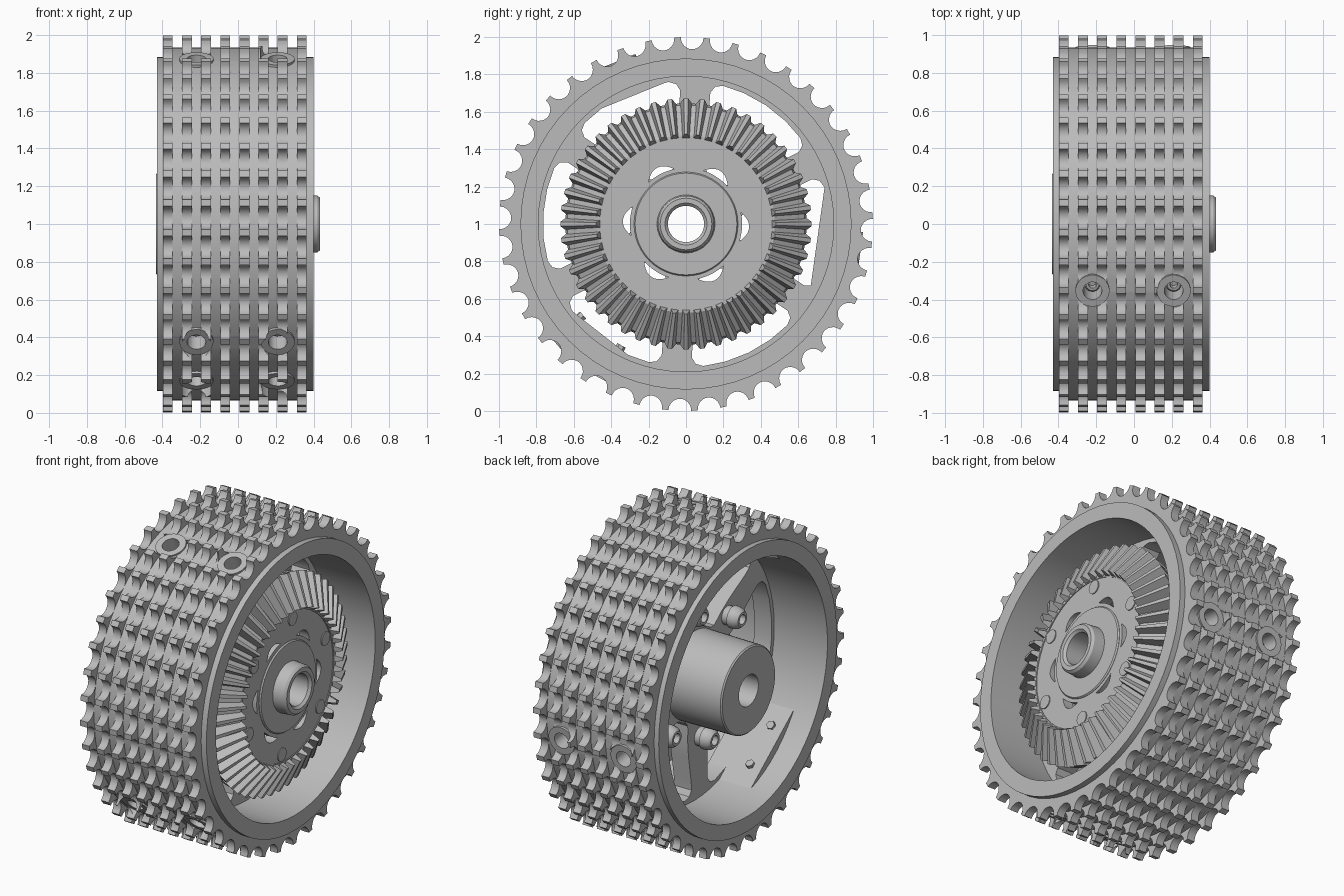
import bpy, bmesh, math
from mathutils import Matrix, Vector

if "Cube" in bpy.data.objects:
    bpy.data.objects.remove(bpy.data.objects["Cube"])

GREY = (0.5, 0.5, 0.5, 1.0)
metal = bpy.data.materials.new("grey metal")
metal.use_nodes = True
metal.diffuse_color = GREY
metal.node_tree.nodes["Principled BSDF"].inputs["Base Color"].default_value = GREY

# flat outlines are drawn in (y, z) and extruded along the wheel axis x
AXIS = Matrix(((0, 0, 1, 0), (1, 0, 0, 0), (0, 1, 0, 0), (0, 0, 0, 1)))
CENTRE = Matrix.Translation((0, 0, 1))


def polar(r, deg):
    a = math.radians(deg)
    return Vector((r * math.sin(a), r * math.cos(a)))


def circle(r, n=64):
    return [polar(r, 360 * i / n) for i in range(n)]


def finish(name, bm, matrix=CENTRE):
    bmesh.ops.remove_doubles(bm, verts=bm.verts, dist=1e-5)
    bmesh.ops.recalc_face_normals(bm, faces=bm.faces)
    mesh = bpy.data.meshes.new(name)
    bm.to_mesh(mesh)
    bm.free()
    mesh.materials.clear()
    mesh.materials.append(metal)
    mesh.polygons.foreach_set("use_smooth", [True] * len(mesh.polygons))
    mesh.set_sharp_from_angle(angle=math.radians(32))
    obj = bpy.data.objects.new(name, mesh)
    bpy.context.collection.objects.link(obj)
    obj.matrix_world = matrix
    return obj


def plate(name, loops, x0, x1):
    """Filled outline with holes, extruded from x0 to x1."""
    curve = bpy.data.curves.new(name, "CURVE")
    curve.dimensions = "2D"
    curve.fill_mode = "BOTH"
    curve.extrude = (x1 - x0) / 2
    for loop in loops:
        spline = curve.splines.new("POLY")
        spline.points.add(len(loop) - 1)
        for point, co in zip(spline.points, loop):
            point.co = (co[0], co[1], 0, 1)
        spline.use_cyclic_u = True
    temp = bpy.data.objects.new(name, curve)
    bpy.context.collection.objects.link(temp)
    graph = bpy.context.evaluated_depsgraph_get()
    mesh = bpy.data.meshes.new_from_object(temp.evaluated_get(graph))
    bm = bmesh.new()
    bm.from_mesh(mesh)
    bpy.data.objects.remove(temp)
    bpy.data.meshes.remove(mesh)
    bm.transform(Matrix.Translation(((x0 + x1) / 2, 0, 0)) @ AXIS)
    return finish(name, bm)


def lathe(name, profile, segments=48, matrix=CENTRE):
    """Closed (x, radius) profile turned around the x axis."""
    bm = bmesh.new()
    verts = [bm.verts.new((x, 0, r)) for x, r in profile]
    edges = [bm.edges.new((verts[i - 1], verts[i])) for i in range(len(verts))]
    bmesh.ops.spin(bm, geom=verts + edges, cent=(0, 0, 0), axis=(1, 0, 0),
                   angle=2 * math.pi, steps=segments)
    return finish(name, bm, matrix)


def radial(x, deg):
    y, z = polar(1, deg)
    turn = Vector((1, 0, 0)).rotation_difference(Vector((0, y, z)))
    return Matrix.Translation((x, 0, 1)) @ turn.to_matrix().to_4x4()


def cut(target, cutters):
    for cutter in cutters:
        mod = target.modifiers.new("cut", "BOOLEAN")
        mod.operation = "DIFFERENCE"
        mod.solver = "EXACT"
        mod.object = cutter
    bpy.context.view_layer.update()
    graph = bpy.context.evaluated_depsgraph_get()
    mesh = bpy.data.meshes.new_from_object(target.evaluated_get(graph))
    target.modifiers.clear()
    target.data = mesh
    mesh.set_sharp_from_angle(angle=math.radians(32))


# sprocket outline: wide concave roller gaps between narrow teeth
TEETH = 40
PITCH = 360 / TEETH
sprocket = []
for i in range(TEETH):
    gap = (i + 0.5) * PITCH - 2.6
    for t in range(-75, 76, 15):
        a = math.radians(t)
        r = 0.995 - 0.06 * math.cos(a)
        sprocket.append(polar(r, gap + math.degrees(0.061 * math.sin(a))))
    sprocket.append(polar(0.999, gap + PITCH / 2 - 1))
    sprocket.append(polar(0.999, gap + PITCH / 2 + 1))

SCREWS = [(x, deg) for deg in (-22, 98, -131.5, -152) for x in (-0.22, 0.21)]
cutters = []
for x, deg in SCREWS:
    cutter = lathe("screw_cutter", [(0.8, 0), (0.8, 0.05), (0.935, 0.05),
                   (0.935, 0.092), (1.1, 0.092), (1.1, 0)], 24, radial(x, deg))
    cutter.hide_render = True
    cutters.append(cutter)

# eight toothed rings on the drum
for k in range(8):
    mid = -0.372 + 0.1014 * k
    ring = plate(f"sprocket_ring_{k + 1}", [sprocket, circle(0.8)], mid - 0.026, mid + 0.026)
    near = [c for c in cutters if abs(c.location.x - mid) < 0.118]
    if near:
        cut(ring, near)

# drum with end flanges
drum = lathe("drum", [(-0.43, 0.79), (-0.43, 0.885), (-0.39, 0.885), (-0.39, 0.935),
             (0.36, 0.935), (0.36, 0.885), (0.40, 0.885), (0.40, 0.79)], 64)
cut(drum, cutters)
for cutter in cutters:
    bpy.data.objects.remove(cutter)

# radial screws sunk below their seats
for x, deg in SCREWS:
    lathe("screw_seat", [(0.9, 0.05), (0.9, 0.09), (0.944, 0.09), (0.944, 0.05)],
          24, radial(x, deg))
    lathe("radial_screw", [(0.79, 0), (0.79, 0.042), (0.85, 0.042), (0.858, 0.034),
          (0.858, 0.02), (0.82, 0.02), (0.82, 0)], 20, radial(x, deg))

# blocks inside the drum that carry the screws
for deg, spread in ((-142, 22), (-22, 22), (98, 28)):
    chord = [polar(0.8, deg + spread * i / 6) for i in range(-6, 7)]
    plate("screw_block", [chord], -0.28, 0.06)
for deg in (-131.5, -152):
    lathe("block_screw_end", [(0.735, 0), (0.735, 0.026), (0.78, 0.026), (0.78, 0)],
          6, radial(-0.2, deg))

# six spoke web with rounded wedge openings
half = [(0.765, 0), (0.765, 10), (0.765, 19), (0.75, 22), (0.715, 23.5), (0.66, 23),
        (0.5, 19), (0.4, 16), (0.34, 14.5), (0.305, 13), (0.285, 8), (0.285, 0)]
wedge = half + [(r, -a) for r, a in half[-2:0:-1]]
openings = [[polar(r, a + 34 + 60 * k) for r, a in wedge] for k in range(6)]
plate("spoke_web", [circle(0.8), circle(0.2)] + openings, -0.06, 0.06)

# central hub with bore and a collar at the gear
lathe("hub", [(-0.435, 0.097), (-0.435, 0.262), (-0.427, 0.27), (0.342, 0.278),
      (0.35, 0.272), (0.35, 0.155), (0.42, 0.15), (0.435, 0.138), (0.435, 0.112),
      (0.42, 0.097)])

# bevel gear: disc with slivers, conical ring, straight teeth
slivers = []
for k in range(6):
    deg = 33 + 60 * k
    slivers.append([polar(0.3, deg + a) for a in range(-15, 16, 3)]
                   + [polar(0.3 + 0.038 * math.cos(math.radians(a * 6)), deg + a)
                      for a in range(12, -13, -3)])
plate("gear_disc", [circle(0.48), circle(0.2)] + slivers, 0.27, 0.34)
lathe("gear_ring", [(0.1, 0.46), (0.1, 0.58), (0.2, 0.645), (0.235, 0.635),
      (0.345, 0.475), (0.345, 0.455)], 96)

GEAR_TEETH = 48
bm = bmesh.new()
for i in range(GEAR_TEETH):
    turn = Matrix.Rotation(2 * math.pi * i / GEAR_TEETH, 4, "X")
    ends = []
    # (x, radius, half width) for the root and the tip at each end
    for root, tip in (((0.33, 0.455, 0.024), (0.393, 0.48, 0.008)),
                      ((0.21, 0.64, 0.034), (0.29, 0.672, 0.012))):
        corners = [(root, -1), (tip, -1), (tip, 1), (root, 1)]
        ends.append([bm.verts.new(turn @ Vector((p[0], s * p[2], p[1]))) for p, s in corners])
    inner, outer = ends
    bm.faces.new(inner)
    bm.faces.new(outer[::-1])
    for j in range(4):
        n = (j + 1) % 4
        bm.faces.new((inner[j], outer[j], outer[n], inner[n]))
finish("gear_teeth", bm)

# six bolts clamping gear to web
for k in range(6):
    y, z = polar(0.41, 7.5 + 60 * k)
    place = Matrix.Translation((0, y, 1 + z))
    lathe("gear_bolt", [(-0.13, 0), (-0.13, 0.03), (-0.165, 0.03), (-0.165, 0.045),
          (-0.145, 0.062), (-0.115, 0.068), (-0.1, 0.068), (-0.1, 0.042),
          (0.346, 0.042), (0.346, 0)], 20, place)
    lathe("bolt_standoff", [(-0.1, 0.03), (-0.1, 0.058), (0.27, 0.058), (0.27, 0.03)], 20, place)
